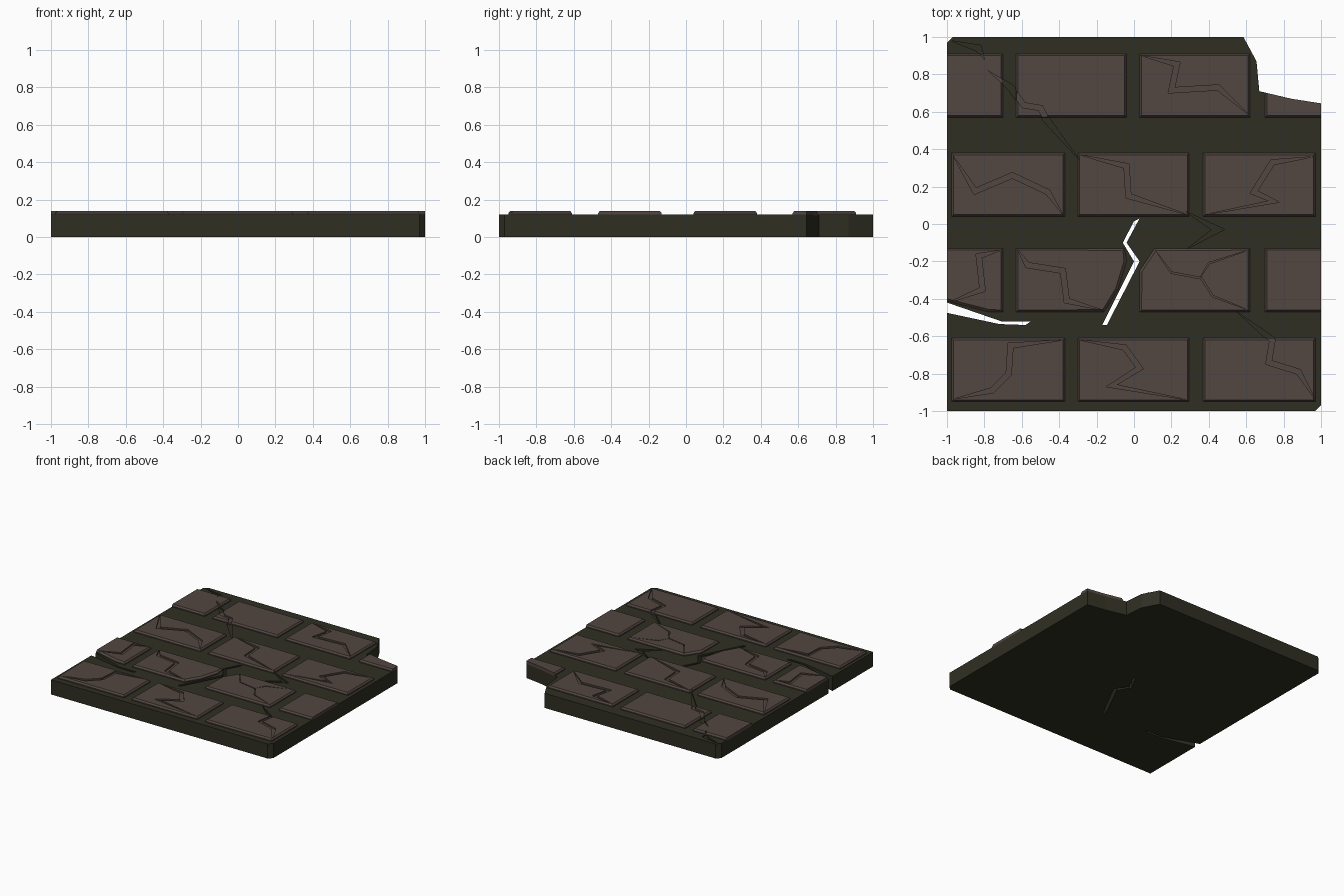
import bpy, bmesh
from mathutils import Vector

if "Cube" in bpy.data.objects:
    bpy.data.objects.remove(bpy.data.objects["Cube"])


def material(name, col):
    m = bpy.data.materials.new(name)
    m.diffuse_color = (*col, 1)
    m.use_nodes = True
    m.node_tree.nodes["Principled BSDF"].inputs["Base Color"].default_value = m.diffuse_color
    return m


MORTAR = material("dark_mortar", (0.028, 0.028, 0.017))
BRICK = material("brown_brick", (0.084, 0.061, 0.053))


def add_prism(bm, pts, z0, z1, bevel=0.0, rise=0.0):
    """Extrude an outline; optionally finish with a chamfered top."""
    f = bm.faces.new([bm.verts.new((x, y, z0)) for x, y in pts])
    f.normal_update()
    if f.normal.z > 0:
        f.normal_flip()
    ext = bmesh.ops.extrude_face_region(bm, geom=[f], use_keep_orig=True)["geom"]
    top = [g for g in ext if isinstance(g, bmesh.types.BMFace)]
    bmesh.ops.translate(bm, vec=(0, 0, z1 - z0),
                        verts=[g for g in ext if isinstance(g, bmesh.types.BMVert)])
    for t in top:
        t.normal_update()
        if t.normal.z < 0:
            t.normal_flip()
    if bevel:
        bmesh.ops.recalc_face_normals(bm, faces=bm.faces)
        bmesh.ops.inset_region(bm, faces=top, thickness=bevel, depth=rise)


def finish(bm, name, mat):
    bmesh.ops.recalc_face_normals(bm, faces=bm.faces)
    me = bpy.data.meshes.new(name)
    bm.to_mesh(me)
    bm.free()
    me.materials.append(mat)
    ob = bpy.data.objects.new(name, me)
    bpy.context.collection.objects.link(ob)
    return ob


def prisms(name, outlines, z0, z1, mat):
    bm = bmesh.new()
    for o in outlines:
        add_prism(bm, o, z0, z1)
    return finish(bm, name, mat)


def cut(ob, cutter):
    """Subtract a cutter, then discard it."""
    m = ob.modifiers.new("cut", 'BOOLEAN')
    m.operation, m.solver, m.object = 'DIFFERENCE', 'EXACT', cutter
    m.use_self = True
    bpy.context.view_layer.objects.active = ob
    bpy.ops.object.modifier_apply(modifier=m.name)
    bpy.data.objects.remove(cutter)


def crack(path, width):
    """Outline of a jagged crack tapering to a point at both ends."""
    p = [Vector(q) for q in path]
    left, right = [], []
    for a, b, c in zip(p, p[1:], p[2:]):
        d1, d2 = (b - a).normalized(), (c - b).normalized()
        n1, n2 = Vector((-d1.y, d1.x)), Vector((-d2.y, d2.x))
        n = (n1 + n2).normalized()
        off = n * (width / 2 / max(n.dot(n1), 0.5))
        left.append(b + off)
        right.append(b - off)
    return [p[0][:]] + [q[:] for q in left] + [p[-1][:]] + [q[:] for q in reversed(right)]


# Slab with a broken corner and a split in the left edge
slab_outline = [(-1, -1), (0.97, -1), (1, -0.97), (1, 0.645), (0.84, 0.67), (0.67, 0.71),
                (0.655, 0.87), (0.585, 1), (-0.97, 1), (-1, 0.97), (-1, -0.42),
                (-0.71, -0.52), (-0.55, -0.52), (-0.58, -0.54), (-0.72, -0.535), (-1, -0.475)]
slab = prisms("mortar_slab", [slab_outline], 0, 0.12, MORTAR)

# Jagged hole right through the slab
hole = [(0.03, 0.03), (0, 0.015), (-0.06, -0.10), (0, -0.20), (-0.17, -0.54),
        (-0.145, -0.54), (0.03, -0.20), (-0.04, -0.10)]
cut(slab, prisms("hole_cutter", [hole], -0.1, 0.3, MORTAR))


def rect(x0, x1, y0, y1):
    return [(x0, y0), (x1, y0), (x1, y1), (x0, y1)]


# Brick courses; end bricks overrun the slab and are trimmed
outlines = []
for y in (0.04, -0.95):
    for x0, x1 in ((-0.975, -0.37), (-0.30, 0.295), (0.37, 0.97)):
        outlines.append(rect(x0, x1, y, y + 0.34))
for x0, x1 in ((-1.2, -0.70), (-0.63, -0.04), (0.03, 0.62), (0.70, 1.2)):
    outlines.append(rect(x0, x1, 0.57, 0.91))
outlines += [
    [(-1.2, -0.36), (-0.78, -0.47), (-0.70, -0.47), (-0.70, -0.13), (-1.2, -0.13)],
    [(-0.63, -0.47), (-0.16, -0.47), (-0.085, -0.35), (-0.04, -0.20), (-0.05, -0.13), (-0.63, -0.13)],
    [(0.03, -0.47), (0.62, -0.47), (0.62, -0.13), (0.11, -0.13), (0.03, -0.25)],
    rect(0.70, 1.2, -0.47, -0.13)]
bm = bmesh.new()
for o in outlines:
    add_prism(bm, o, 0.115, 0.127, 0.014, 0.013)
for side in (-1, 1):
    r = bmesh.ops.bisect_plane(bm, geom=bm.verts[:] + bm.edges[:] + bm.faces[:],
                               plane_co=(side, 0, 0), plane_no=(side, 0, 0), clear_outer=True)
    bmesh.ops.holes_fill(bm, edges=[e for e in bm.edges if e.is_boundary], sides=0)
bricks = finish(bm, "bricks", BRICK)

# Broken corner trims the upper right brick
corner = [(0.655, 0.87), (0.67, 0.71), (0.84, 0.67), (1, 0.645), (1.1, 0.63), (1.1, 1.1), (0.655, 1.1)]
cut(bricks, prisms("corner_cutter", [corner], 0, 0.3, BRICK))

# Cracks on single bricks
brick_cracks = [
    [(0.04, 0.90), (0.23, 0.855), (0.20, 0.715), (0.45, 0.73), (0.62, 0.58)],
    [(-0.97, 0.37), (-0.85, 0.175), (-0.65, 0.26), (-0.46, 0.17), (-0.38, 0.05)],
    [(-0.29, 0.37), (-0.04, 0.31), (-0.03, 0.15), (0.285, 0.05)],
    [(0.96, 0.36), (0.74, 0.33), (0.64, 0.17), (0.75, 0.12), (0.38, 0.05)],
    [(-0.71, -0.14), (-0.83, -0.17), (-0.81, -0.35), (-0.99, -0.42)],
    [(-0.62, -0.14), (-0.57, -0.22), (-0.38, -0.25), (-0.36, -0.41), (-0.17, -0.46)],
    [(-0.38, -0.62), (-0.66, -0.65), (-0.67, -0.80), (-0.76, -0.89), (-0.96, -0.935)],
    [(-0.29, -0.62), (-0.05, -0.66), (0.03, -0.77), (-0.12, -0.865), (0.285, -0.94)]]
fine_cracks = [
    [(0.11, -0.135), (0.20, -0.26), (0.36, -0.29), (0.42, -0.385), (0.61, -0.46)],
    [(0.355, -0.285), (0.40, -0.21), (0.61, -0.14)]]
# Cracks running across mortar and bricks
long_cracks = [
    [(-0.78, 0.82), (-0.66, 0.73), (-0.59, 0.635), (-0.50, 0.62), (-0.47, 0.56), (-0.29, 0.34)],
    [(0.27, 0.07), (0.45, -0.03), (0.28, -0.135)],
    [(0.55, -0.47), (0.74, -0.62), (0.72, -0.74), (0.88, -0.79), (0.97, -0.94)],
    [(-0.98, 0.98), (-0.83, 0.94), (-0.80, 0.88)]]
grooves = [crack(c, 0.028) for c in brick_cracks + long_cracks]
fine = [crack(c, 0.008) for c in fine_cracks]
cut(bricks, prisms("brick_crack_cutter", grooves + fine, 0.128, 0.2, BRICK))
cut(slab, prisms("slab_crack_cutter", [crack(c, 0.035) for c in long_cracks], 0.106, 0.2, MORTAR))
